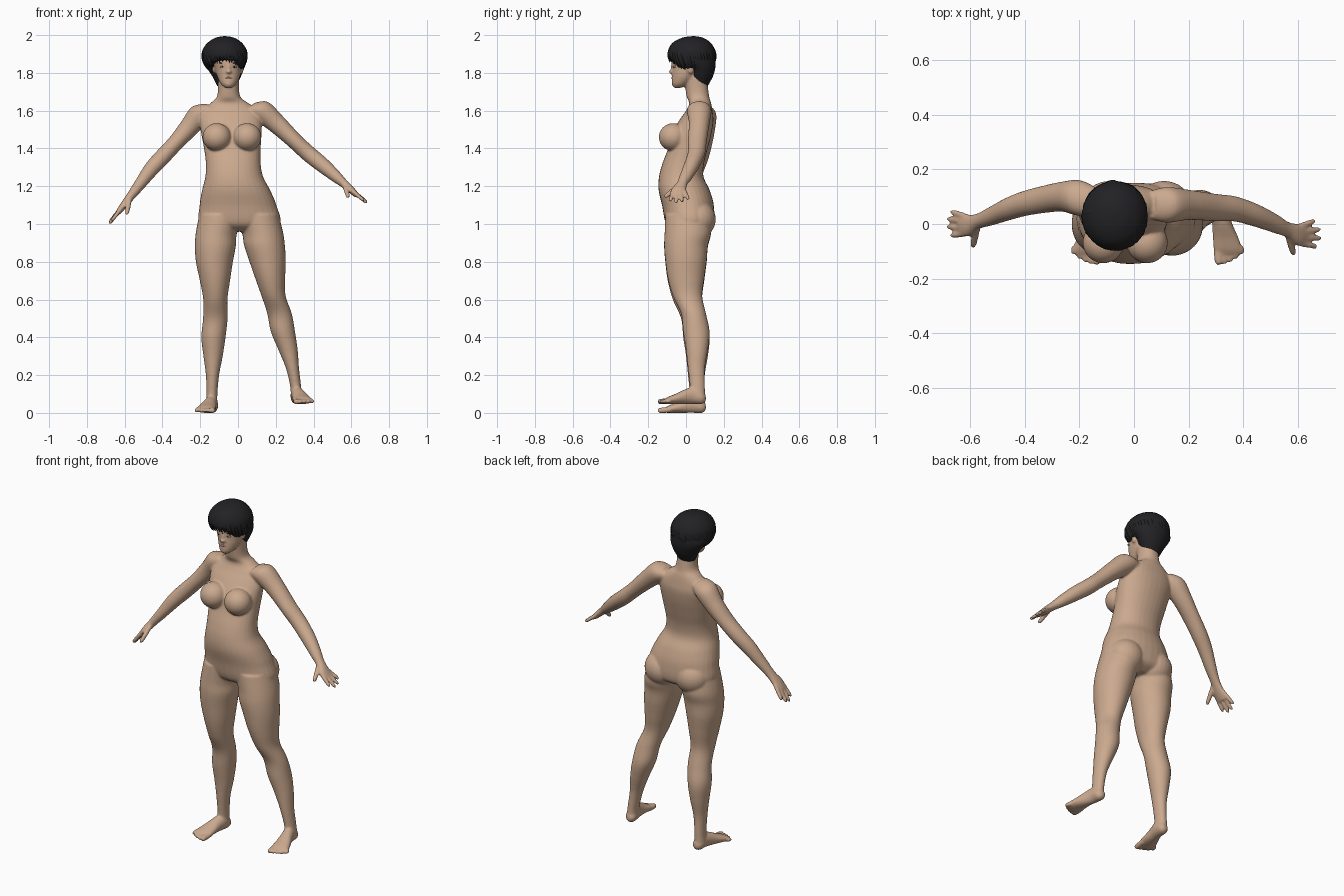
import bpy, bmesh, math, random
from mathutils import Vector, Matrix

cube = bpy.data.objects.get("Cube")
if cube:
    bpy.data.objects.remove(cube)

CM = 0.01  # all measurements below are in hundredths of a unit
X, Y, Z = Vector((1, 0, 0)), Vector((0, 1, 0)), Vector((0, 0, 1))
random.seed(4)


def material(name, r, g, b):
    mat = bpy.data.materials.new(name)
    mat.use_nodes = True
    mat.diffuse_color = (r, g, b, 1)
    shader = mat.node_tree.nodes["Principled BSDF"]
    shader.inputs["Base Color"].default_value = (r, g, b, 1)
    shader.inputs["Roughness"].default_value = 0.7
    return mat


SKIN = material("skin", 0.60, 0.40, 0.275)
HAIR = material("black_hair", 0.016, 0.016, 0.018)
LIPS = material("lip_brown", 0.36, 0.17, 0.12)
WHITE = material("eye_white", 0.6, 0.55, 0.5)
DARK = material("dark_brown", 0.03, 0.02, 0.015)


def smooth_path(rows, steps=5):
    """Catmull-Rom interpolation of rows of numbers."""
    out = []
    for i in range(len(rows) - 1):
        p0, p1 = rows[max(i - 1, 0)], rows[i]
        p2, p3 = rows[i + 1], rows[min(i + 2, len(rows) - 1)]
        for k in range(steps):
            t = k / steps
            out.append([b + t / 2 * (c - a + t * (2 * a - 5 * b + 4 * c - d + t * (3 * (b - c) + d - a)))
                        for a, b, c, d in zip(p0, p1, p2, p3)])
    return out + [list(rows[-1])]


def loft(bm, rows, u=X, v=Y, sides=32, square=1.0):
    """Closed tube through rows of (x, y, z, radius along u, radius along v)."""
    rings = []
    for x, y, z, a, b in smooth_path(rows):
        ring = []
        for k in range(sides):
            ang = math.tau * k / sides
            c, s = math.cos(ang), math.sin(ang)
            c = math.copysign(abs(c) ** square, c)
            s = math.copysign(abs(s) ** square, s)
            ring.append(bm.verts.new((Vector((x, y, z)) + u * a * c + v * b * s) * CM))
        rings.append(ring)
    for r0, r1 in zip(rings, rings[1:]):
        for k in range(sides):
            j = (k + 1) % sides
            bm.faces.new((r0[k], r0[j], r1[j], r1[k]))
    bm.faces.new(rings[0][::-1])
    bm.faces.new(rings[-1])


def ball(bm, centre, radii):
    place = Matrix.Translation(Vector(centre) * CM) @ Matrix.Diagonal((*[r * CM for r in radii], 1))
    bmesh.ops.create_uvsphere(bm, u_segments=24, v_segments=16, radius=1, matrix=place)


def digit(bm, start, end, r):
    """Rounded finger or toe."""
    start, end = Vector(start), Vector(end)
    u = (end - start).cross(Z).normalized()
    v = u.cross(end - start).normalized()
    rows = [(*start.lerp(end, t), r * w, r * w) for t, w in
            ((0, 1), (0.5, 1.05), (0.85, 0.95), (0.96, 0.7), (1, 0.25))]
    loft(bm, rows, u, v, 12)


def finish(name, bm, mat):
    bmesh.ops.recalc_face_normals(bm, faces=bm.faces)
    for f in bm.faces:
        f.smooth = True
    mesh = bpy.data.meshes.new(name)
    bm.to_mesh(mesh)
    bm.free()
    mesh.materials.append(mat)
    obj = bpy.data.objects.new(name, mesh)
    bpy.context.collection.objects.link(obj)
    return obj


body = bmesh.new()

# Torso and neck
loft(body, [(1, 2, 96, 8, 7), (1, 2, 100, 21, 12.5), (0, 1, 110, 20.3, 13.7),
            (-1, -1, 118, 18, 13.5), (-2, -2.5, 125, 15.3, 11.8), (-2.5, -1.5, 132, 14.5, 11),
            (-3, 1, 140, 15, 10.5), (-3.5, 3, 148, 16, 10.5), (-4, 5.5, 155, 16.5, 9),
            (-4, 7, 160, 15, 7), (-4.5, 7.5, 164, 10, 5.8), (-5, 6.2, 168, 6, 6),
            (-5, 5, 178, 5.5, 6)], square=0.93)
for x in (-11.2, 4.8):
    ball(body, (x, -6.8, 146), (7.6, 7.6, 7.4))
for x in (-9, 11):
    ball(body, (x, 6, 102.5), (10.3, 9.8, 10))

# Head: face, nose, ears
loft(body, [(-5, -4.5, 172, 1.6, 1.6), (-5, -3, 174, 4, 4.5), (-5, -0.5, 178, 6, 7),
            (-5.3, 1, 182, 7, 8.4), (-5.8, 2, 187, 7.8, 9.5), (-6, 3, 193, 7, 8),
            (-6, 3, 197, 3, 3)])
ball(body, (-4.9, -7.4, 180.6), (1.5, 1.8, 1.1))
ball(body, (-5, -7, 182.5), (0.8, 1.3, 2.4))
ball(body, (-5, -6, 174), (2, 1.6, 1.4))
for x in (-12.6, 2):
    ball(body, (x, 2.5, 182.5), (1, 1.8, 3))

# Legs share one profile: height, y, side radius, depth radius
LEG = [(105, 1, 11.5, 12), (95, 1, 10.9, 12.3), (88, 0, 10.8, 11.6), (80, 0, 9.8, 11),
       (70, 0, 8, 9.7), (60, 0.8, 6.4, 7.8), (50, 4, 6.5, 6.6), (40, 5.5, 6.4, 7),
       (30, 5.8, 5.1, 5.8), (20, 5.5, 3.5, 4.5), (10, 6, 2.9, 4), (4, 6, 3.1, 4.2)]
RIGHT_X = (-9, -11.5, -12, -12.5, -12.2, -12, -12, -13, -13.2, -13.5, -13.8, -14)
LEFT_X = (10, 13, 14, 15.5, 17, 18.8, 22, 23.8, 26.5, 28.8, 30.5, 31)
# Feet: outward offset from the heel, y, z, half width, half height
FOOT = [(-0.2, 10.5, 3, 1.4, 1.5), (0, 8.5, 3.3, 3, 3.3), (0.3, 4, 4.5, 3.4, 4.5),
        (1.3, 0, 4, 3.7, 4), (2.5, -5, 2.8, 4.7, 2.8), (3.3, -9, 2, 5.3, 2), (3.6, -11, 1.5, 4.8, 1.4)]
for side, xs, heel, lift in ((-1, RIGHT_X, -13.7, 0), (1, LEFT_X, 31, 4.7)):
    loft(body, [(x, y, z + lift * (1 - z / 105), a, b) for x, (z, y, a, b) in zip(xs, LEG)])
    loft(body, [(heel + side * x, y, z + lift, a, b) for x, y, z, a, b in FOOT], X, Z)
    for i in range(5):
        x = heel + side * (-0.4 + i * 2.1)
        digit(body, (x, -8, 1.7 + lift), (x + side * 0.4, -15 + 0.25 * i * i, 1.2 + lift),
              1.5 if i == 0 else 1.1)

# Arms share their radii; each has its own path, fingertips and thumb tip
ARM_R = [(4, 5), (6, 6.5), (5.2, 5.5), (4.3, 5), (4.3, 4.6), (4, 4.2), (3.1, 3.5),
         (2.3, 2.9), (1.9, 4), (1.4, 4)]
LEFT_ARM = [(6, 7, 161), (12, 7, 160), (20, 7, 153.5), (30, 6, 144), (37, 5.5, 137.5),
            (45, 3, 131), (52, 0, 125), (56, -2, 121.5), (60, -4, 118), (63, -4.2, 115)]
RIGHT_ARM = [(-14, 8, 161), (-20, 9.5, 158), (-26, 10, 151), (-33, 9, 143), (-40, 7.5, 135.5),
             (-46, 5.5, 129), (-52, 3, 121), (-57, 1, 114.5), (-60.5, -0.5, 110), (-63.5, -0.3, 106)]
LEFT_TIPS = [(67, -8.3, 112), (68.5, -5.2, 111), (68.3, -2, 111.5), (66.3, 1.2, 113)]
RIGHT_TIPS = [(-67, -4.2, 101.5), (-68.3, -1, 100), (-68.3, 2, 100.6), (-67, 4.6, 102.5)]
for path, tips, thumb in ((LEFT_ARM, LEFT_TIPS, (58.5, -11.3, 114)),
                          (RIGHT_ARM, RIGHT_TIPS, (-59, -8.5, 105))):
    along = Vector(path[-1]) - Vector(path[0])
    loft(body, [(*p, *r) for p, r in zip(path, ARM_R)], along.cross(Y).normalized(), Y)
    palm, wrist = Vector(path[-2]), Vector(path[-3])
    for i, tip in enumerate(tips):
        digit(body, palm + Y * (2 * i - 3), tip, 1.05)
    digit(body, wrist - Y * 0.8, thumb, 1.25)

# Fuse the body parts into one soft skin
skin = finish("body", body, SKIN)
fuse = skin.modifiers.new("fuse", 'REMESH')
fuse.mode = 'VOXEL'
fuse.voxel_size = 0.006
fuse.use_smooth_shade = True
soften = skin.modifiers.new("soften", 'SMOOTH')
soften.factor = 0.5
soften.iterations = 6

# Eyes, brows and mouth
eyes, irises, brows = bmesh.new(), bmesh.new(), bmesh.new()
for side in (-1, 1):
    x = -5.1 + side * 3.1
    ball(eyes, (x, -6.1, 183.2), (1.4, 0.8, 0.5))
    ball(irises, (x, -6.5, 183.2), (0.55, 0.55, 0.5))
    ball(brows, (x, -6.1, 185.2), (1.8, 0.9, 0.3))
finish("eyes", eyes, WHITE)
finish("irises", irises, DARK)
finish("eyebrows", brows, DARK)
mouth, teeth = bmesh.new(), bmesh.new()
ball(mouth, (-5, -6.5, 177.3), (2.3, 1.2, 1.1))
finish("lips", mouth, LIPS)
ball(teeth, (-5, -6.8, 177.5), (1.6, 1, 0.4))
finish("teeth", teeth, WHITE)

# Hair: solid cap reaching down to the nape
hair = bmesh.new()
loft(hair, [(-6, 7.5, 173, 5, 4), (-6, 8, 178, 7.5, 6.2), (-6.5, 8, 182, 9.6, 7.4),
            (-7, 6, 185, 11.2, 9.7), (-7, 3.2, 188, 11.8, 12.4), (-7, 3, 192, 11.7, 12.4),
            (-7, 3, 196, 9, 10), (-7, 3.5, 198.6, 5, 5.5), (-7, 4, 199.4, 1, 1)])

# Hair: tapered locks swirling out from the crown
for i in range(90):
    turn = math.tau * i / 90 + random.uniform(-0.05, 0.05)
    front = max(0, -math.sin(turn + 0.5)) ** 2
    reach = math.radians(142 - 42 * front + random.uniform(-7, 7))
    width, grow = random.uniform(1, 1.5), random.uniform(0.94, 1)
    rows = []
    for k in range(8):
        t = k / 7
        polar, ang = 0.12 + (reach - 0.12) * t, turn + 0.5 * t
        flat = math.sin(polar) * grow
        w = width * (0.5 + t) * (1 - t ** 4) + 0.08
        rows.append((-7 + 11.6 * flat * math.cos(ang), 3 + 12.5 * flat * math.sin(ang),
                     188.5 + 10.7 * grow * math.cos(polar), w, w * 0.55))
    radial = Vector((math.cos(turn + 0.3), math.sin(turn + 0.3), 0.3)).normalized()
    loft(hair, rows, Z.cross(radial).normalized(), radial, 8)
finish("short_hair", hair, HAIR)
